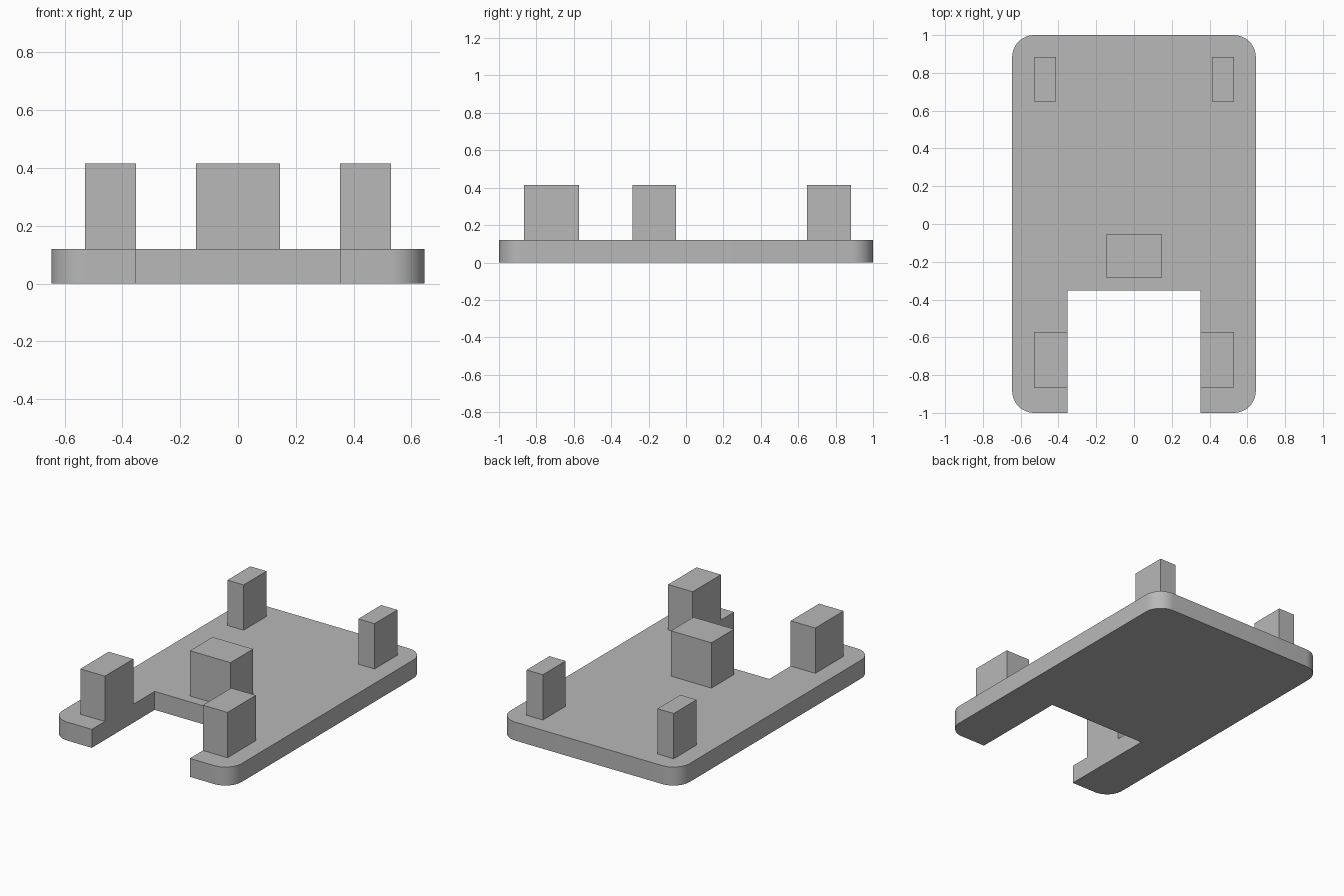
import bpy, bmesh, math

if "Cube" in bpy.data.objects:
    bpy.data.objects.remove(bpy.data.objects["Cube"], do_unlink=True)

grey = bpy.data.materials.new("plain grey")
grey.use_nodes = True
COLOUR = (0.48, 0.48, 0.48, 1)
grey.diffuse_color = COLOUR
grey.node_tree.nodes["Principled BSDF"].inputs["Base Color"].default_value = COLOUR

HALF_W, HALF_L, THICK, TOP = 0.645, 1.0, 0.12, 0.415
RADIUS, SLOT_X, SLOT_Y = 0.117, 0.353, -0.353


def prism(name, outline, z0, z1):
    """Extrude a counter-clockwise outline from z0 up to z1."""
    bm = bmesh.new()
    face = bm.faces.new([bm.verts.new((x, y, z0)) for x, y in outline])
    new = bmesh.ops.extrude_face_region(bm, geom=[face], use_keep_orig=True)["geom"]
    bmesh.ops.translate(bm, vec=(0, 0, z1 - z0),
                        verts=[v for v in new if isinstance(v, bmesh.types.BMVert)])
    bmesh.ops.recalc_face_normals(bm, faces=bm.faces)
    mesh = bpy.data.meshes.new(name)
    bm.to_mesh(mesh)
    bm.free()
    mesh.materials.append(grey)
    obj = bpy.data.objects.new(name, mesh)
    bpy.context.collection.objects.link(obj)
    return obj


def post(name, x0, x1, y0, y1):
    return prism(name, [(x0, y0), (x1, y0), (x1, y1), (x0, y1)], THICK, TOP)


def corner(sx, sy, start, steps=12):
    """Quarter-circle points of one rounded corner."""
    cx, cy = sx * (HALF_W - RADIUS), sy * (HALF_L - RADIUS)
    angles = [math.radians(start + 90 * i / steps) for i in range(steps + 1)]
    return [(cx + RADIUS * math.cos(a), cy + RADIUS * math.sin(a)) for a in angles]


# Base plate with rounded corners and a slot open at the front
outline = corner(1, -1, 270) + corner(1, 1, 0) + corner(-1, 1, 90) + corner(-1, -1, 180)
outline += [(-SLOT_X, -HALF_L), (-SLOT_X, SLOT_Y), (SLOT_X, SLOT_Y), (SLOT_X, -HALF_L)]
plate = prism("base_plate", outline, 0, THICK)
bpy.ops.object.select_all(action="DESELECT")
plate.select_set(True)
bpy.context.view_layer.objects.active = plate
bpy.ops.object.shade_smooth_by_angle(angle=math.radians(30))

# Upright posts: one in the middle, and pairs at the front and back
post("middle_post", -0.146, 0.146, -0.286, -0.053)
for side, s in (("left", 1), ("right", -1)):
    for end, inner, y0, y1 in (("front", SLOT_X, -0.865, -0.573), ("back", 0.413, 0.648, 0.883)):
        x0, x1 = sorted((s * inner, s * 0.53))
        post(f"{end}_{side}_post", x0, x1, y0, y1)
